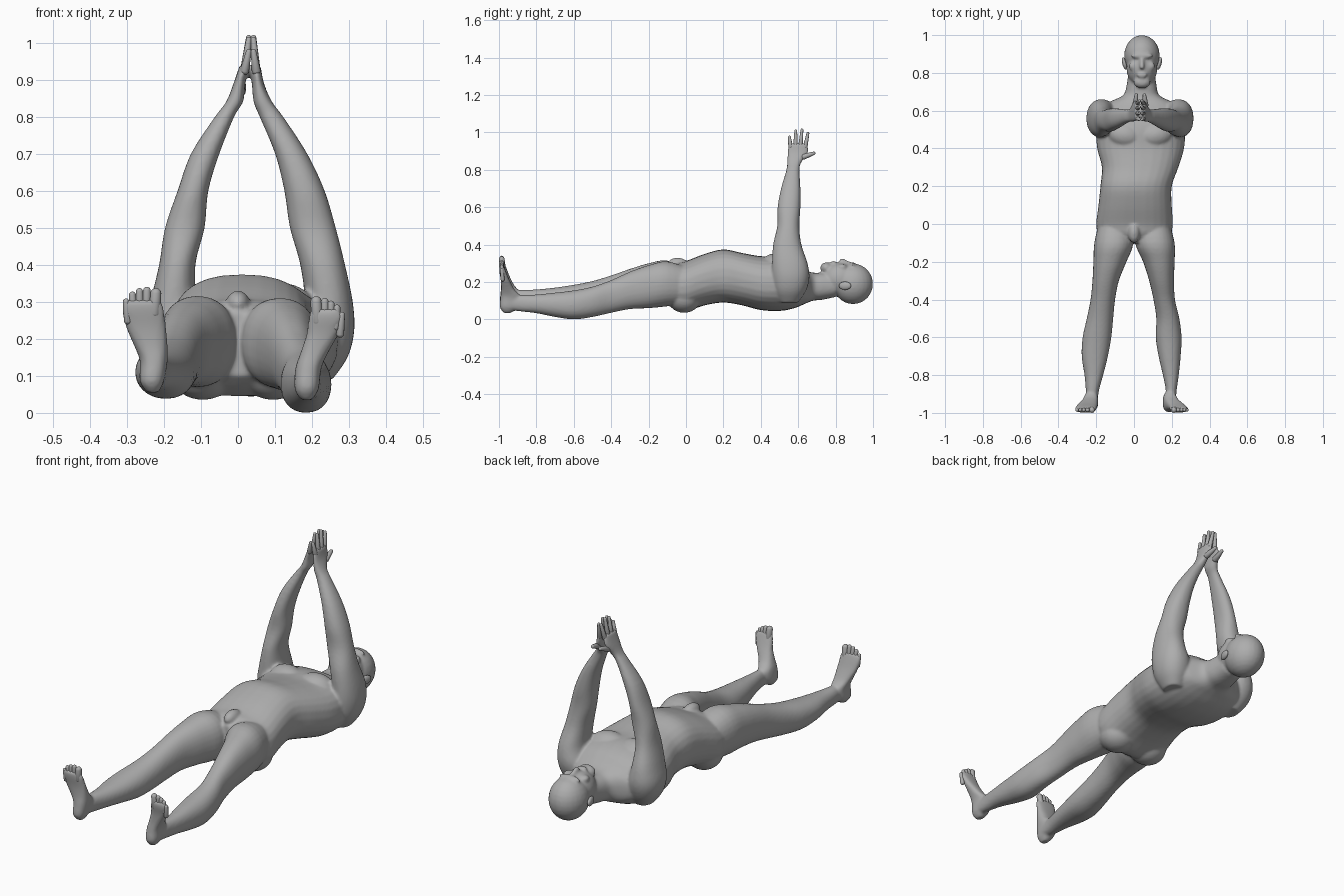
import bpy, bmesh, math
from mathutils import Vector, Matrix

skin = bpy.data.materials.new("plain grey")
skin.diffuse_color = (0.42, 0.42, 0.42, 1)


def spline(rows, steps=4):
    """Catmull-Rom smoothing between section rows."""
    out = []
    for i in range(len(rows) - 1):
        p0, p1 = rows[max(i - 1, 0)], rows[i]
        p2, p3 = rows[i + 1], rows[min(i + 2, len(rows) - 1)]
        for s in range(steps):
            t = s / steps
            out.append([0.5 * (2 * b + (c - a) * t + (2 * a - 5 * b + 4 * c - d) * t * t
                        + (3 * b - a - 3 * c + d) * t ** 3) for a, b, c, d in zip(p0, p1, p2, p3)])
    return out + [list(rows[-1])]


def loft(bm, axis, rows, power=2.2, n=28):
    """Rows are (position on axis, x min, x max, other min, other max)."""
    rings = []
    for p, x0, x1, w0, w1 in spline(rows):
        ring = []
        for k in range(n):
            a = 2 * math.pi * k / n
            c, s = math.cos(a), math.sin(a)
            x = (x0 + x1) / 2 + (x1 - x0) / 2 * math.copysign(abs(c) ** (2 / power), c)
            w = (w0 + w1) / 2 + (w1 - w0) / 2 * math.copysign(abs(s) ** (2 / power), s)
            ring.append(bm.verts.new((x, p, w) if axis == 'Y' else (x, w, p)))
        rings.append(ring)
    faces = [bm.faces.new((a[k], a[(k + 1) % n], b[(k + 1) % n], b[k]))
             for a, b in zip(rings, rings[1:]) for k in range(n)]
    faces += [bm.faces.new(rings[0]), bm.faces.new(rings[-1])]
    bmesh.ops.recalc_face_normals(bm, faces=faces)


def ball(bm, centre, radii, tilt=0.0):
    m = Matrix.Translation(centre) @ Matrix.Rotation(tilt, 4, 'Z') @ Matrix.Diagonal((*radii, 1))
    bmesh.ops.create_uvsphere(bm, u_segments=24, v_segments=14, radius=1, matrix=m)


def capsule(bm, a, b, ra, rb):
    a, b = Vector(a), Vector(b)
    rot = (b - a).to_track_quat('Z', 'Y')
    for v in bmesh.ops.create_uvsphere(bm, u_segments=12, v_segments=9, radius=1)['verts']:
        top = v.co.z > 0.01
        v.co = rot @ (v.co * (rb if top else ra)) + (b if top else a)


def finish(name, bm, voxel=None, smooth=0):
    me = bpy.data.meshes.new(name)
    bm.to_mesh(me)
    bm.free()
    me.materials.append(skin)
    ob = bpy.data.objects.new(name, me)
    bpy.context.collection.objects.link(ob)
    if voxel:
        r = ob.modifiers.new("blend", 'REMESH')
        r.mode, r.voxel_size, r.use_smooth_shade = 'VOXEL', voxel, True
    if smooth:
        s = ob.modifiers.new("soften", 'SMOOTH')
        s.factor, s.iterations = 0.5, smooth
    for p in me.polygons:
        p.use_smooth = True
    return ob


# Torso and neck
bm = bmesh.new()
loft(bm, 'Y', [
    (-0.10, -0.11, 0.12, 0.10, 0.27), (-0.05, -0.185, 0.19, 0.06, 0.30),
    (0, -0.2, 0.205, 0.045, 0.312), (0.1, -0.188, 0.2, 0.075, 0.35),
    (0.2, -0.178, 0.2, 0.09, 0.374), (0.3, -0.17, 0.235, 0.075, 0.355),
    (0.4, -0.195, 0.265, 0.05, 0.338), (0.5, -0.2, 0.27, 0.045, 0.335),
    (0.58, -0.19, 0.255, 0.06, 0.31), (0.64, -0.14, 0.21, 0.085, 0.265),
    (0.68, -0.06, 0.135, 0.1, 0.25), (0.73, -0.04, 0.12, 0.105, 0.25),
    (0.8, -0.03, 0.11, 0.12, 0.25)], 2.4)
for s in (-1, 1):
    ball(bm, (0.033 + s * 0.08, 0.47, 0.285), (0.095, 0.07, 0.066), s * 0.2)   # chest
    ball(bm, (s * 0.095, -0.01, 0.115), (0.092, 0.09, 0.08))                   # buttocks
ball(bm, (0.0, -0.045, 0.295), (0.032, 0.055, 0.035))                          # groin

# Head: skull, jaw, chin, brow, nose, mouth, cheeks
hx = 0.042
ball(bm, (hx, 0.893, 0.19), (0.094, 0.107, 0.108))
ball(bm, (hx, 0.825, 0.215), (0.082, 0.1, 0.09))
ball(bm, (hx, 0.75, 0.275), (0.045, 0.032, 0.03))
ball(bm, (hx, 0.89, 0.292), (0.06, 0.016, 0.014))
capsule(bm, (hx, 0.88, 0.297), (hx, 0.833, 0.314), 0.009, 0.014)
ball(bm, (hx, 0.788, 0.3), (0.028, 0.016, 0.013))
for s in (-1, 1):
    ball(bm, (hx + s * 0.045, 0.835, 0.28), (0.025, 0.025, 0.016))

# Legs
loft(bm, 'Y', [
    (0.03, -0.18, -0.03, 0.09, 0.27), (-0.1, -0.21, -0.004, 0.07, 0.315),
    (-0.2, -0.215, -0.04, 0.075, 0.3), (-0.3, -0.22, -0.08, 0.075, 0.27),
    (-0.4, -0.23, -0.1, 0.06, 0.235), (-0.5, -0.25, -0.11, 0.045, 0.205),
    (-0.6, -0.272, -0.12, 0.038, 0.185), (-0.7, -0.277, -0.138, 0.05, 0.17),
    (-0.8, -0.262, -0.163, 0.062, 0.16), (-0.88, -0.255, -0.185, 0.068, 0.157),
    (-0.95, -0.25, -0.195, 0.075, 0.15)])
loft(bm, 'Y', [
    (0.03, 0.03, 0.18, 0.09, 0.27), (-0.1, 0.008, 0.215, 0.07, 0.31),
    (-0.2, 0.048, 0.215, 0.06, 0.29), (-0.3, 0.08, 0.212, 0.055, 0.255),
    (-0.4, 0.103, 0.217, 0.035, 0.21), (-0.5, 0.118, 0.24, 0.013, 0.175),
    (-0.6, 0.115, 0.252, 0.0, 0.155), (-0.7, 0.13, 0.247, 0.013, 0.143),
    (-0.8, 0.153, 0.237, 0.033, 0.133), (-0.88, 0.168, 0.226, 0.042, 0.13),
    (-0.95, 0.165, 0.22, 0.05, 0.13)])

# Feet
loft(bm, 'Z', [
    (0.055, -0.245, -0.215, -0.975, -0.935), (0.085, -0.265, -0.2, -0.995, -0.9),
    (0.14, -0.265, -0.19, -0.992, -0.885), (0.18, -0.28, -0.19, -0.988, -0.917),
    (0.23, -0.302, -0.194, -0.99, -0.943), (0.28, -0.314, -0.2, -0.998, -0.962),
    (0.305, -0.307, -0.208, -0.998, -0.972)], 2.5)
loft(bm, 'Z', [
    (0.035, 0.17, 0.2, -0.975, -0.935), (0.065, 0.153, 0.218, -0.995, -0.9),
    (0.12, 0.155, 0.225, -0.992, -0.885), (0.16, 0.168, 0.242, -0.988, -0.917),
    (0.21, 0.184, 0.27, -0.99, -0.943), (0.255, 0.19, 0.285, -0.998, -0.962),
    (0.28, 0.197, 0.275, -0.998, -0.972)], 2.5)

# Arms and palms
loft(bm, 'Z', [
    (0.09, -0.19, -0.1, 0.5, 0.6), (0.15, -0.235, -0.09, 0.47, 0.64),
    (0.22, -0.252, -0.09, 0.458, 0.66), (0.3, -0.237, -0.11, 0.46, 0.65),
    (0.4, -0.213, -0.115, 0.466, 0.617), (0.5, -0.197, -0.09, 0.488, 0.606),
    (0.6, -0.163, -0.08, 0.49, 0.612), (0.7, -0.127, -0.05, 0.508, 0.612),
    (0.8, -0.062, -0.01, 0.537, 0.607), (0.84, -0.032, 0.014, 0.54, 0.617),
    (0.89, -0.012, 0.02, 0.543, 0.652), (0.94, 0.005, 0.03, 0.548, 0.65)])
loft(bm, 'Z', [
    (0.09, 0.17, 0.255, 0.5, 0.6), (0.15, 0.15, 0.296, 0.47, 0.64),
    (0.22, 0.15, 0.314, 0.458, 0.66), (0.3, 0.178, 0.31, 0.46, 0.65),
    (0.4, 0.168, 0.289, 0.466, 0.617), (0.5, 0.14, 0.264, 0.488, 0.606),
    (0.6, 0.125, 0.234, 0.49, 0.612), (0.7, 0.1, 0.187, 0.508, 0.612),
    (0.8, 0.058, 0.122, 0.537, 0.607), (0.84, 0.042, 0.092, 0.54, 0.617),
    (0.89, 0.038, 0.07, 0.543, 0.652), (0.94, 0.036, 0.061, 0.548, 0.65)])
finish("body", bm, 0.007, 6)

# Fingers and thumbs
for name, base_x, tip_x in (("left_fingers", 0.018, 0.029), ("right_fingers", 0.049, 0.042)):
    bm = bmesh.new()
    for y0, y1, z in ((0.559, 0.553, 0.975), (0.585, 0.587, 1.008),
                      (0.612, 0.62, 1.013), (0.638, 0.652, 0.995)):
        capsule(bm, (base_x, y0, 0.925), (tip_x, y1, z), 0.0125, 0.0075)
    out = -0.012 if base_x < 0.03 else 0.012
    capsule(bm, (base_x + out, 0.63, 0.87), (base_x + out / 2, 0.683, 0.888), 0.016, 0.009)
    finish(name, bm)

# Toes
for name, ball_x, ball_z, tips in (
        ("left_toes", -0.257, 0.28, ((-0.222, 0.322, 0.015), (-0.246, 0.33, 0.0105),
         (-0.266, 0.327, 0.01), (-0.285, 0.318, 0.0095), (-0.302, 0.3, 0.009))),
        ("right_toes", 0.239, 0.252, ((0.211, 0.3, 0.015), (0.234, 0.3, 0.0105),
         (0.251, 0.293, 0.01), (0.267, 0.283, 0.0095), (0.28, 0.264, 0.009)))):
    bm = bmesh.new()
    for x, z, r in tips:
        capsule(bm, (x + (ball_x - x) * 0.1, -0.98, z - 0.05), (x, -0.985, z), r + 0.002, r)
    finish(name, bm)

# Ears
for name, s in (("left_ear", -1), ("right_ear", 1)):
    bm = bmesh.new()
    ball(bm, (hx + s * 0.092, 0.85, 0.18), (0.012, 0.034, 0.022), -s * 0.25)
    finish(name, bm)
